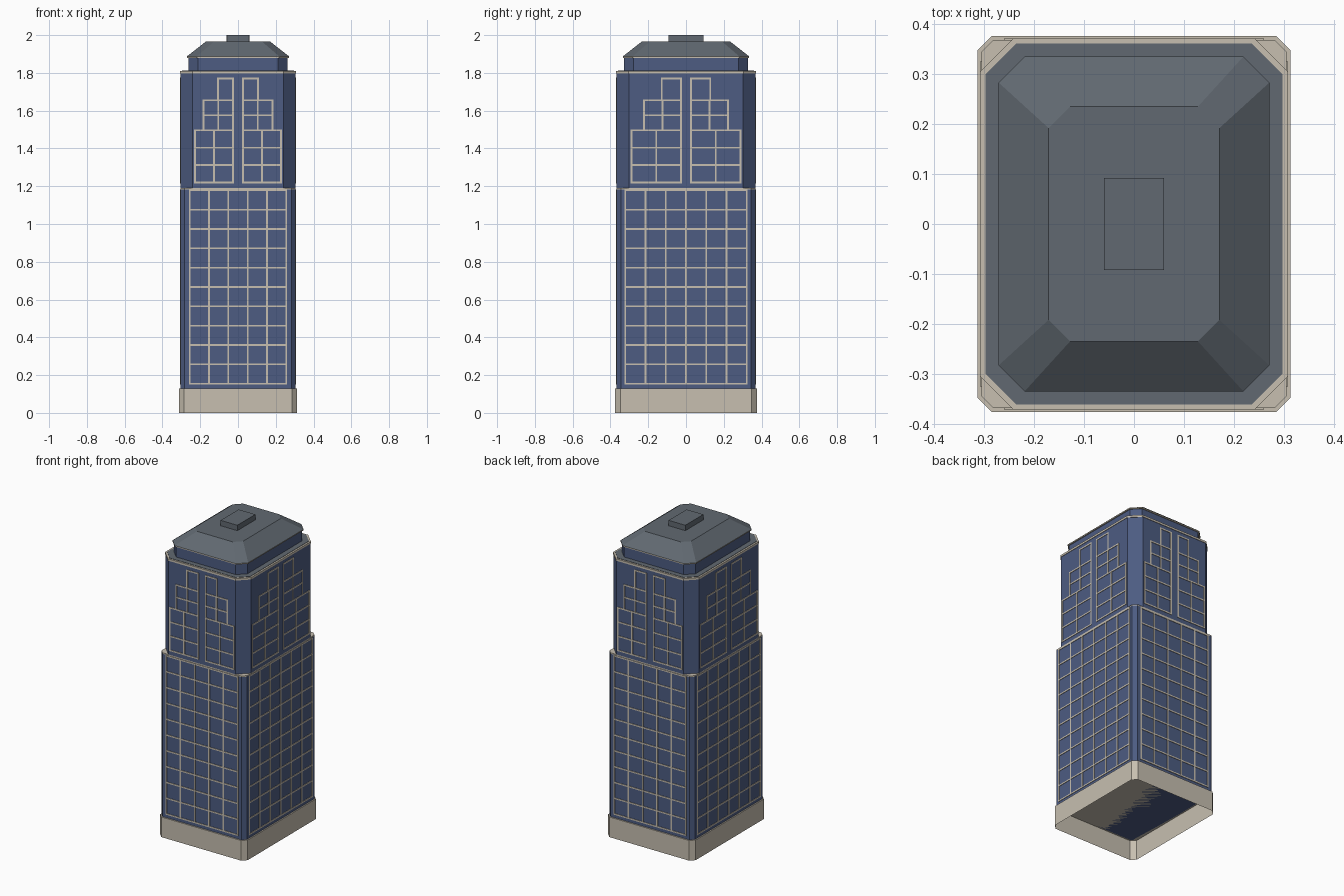
import bpy, bmesh
from mathutils import Matrix, Vector
from math import radians

cube = bpy.data.objects.get("Cube")
if cube:
    bpy.data.objects.remove(cube, do_unlink=True)


def make_material(name, srgb):
    col = [((c / 255 + 0.055) / 1.055) ** 2.4 for c in srgb] + [1.0]
    mat = bpy.data.materials.new(name)
    mat.use_nodes = True
    mat.diffuse_color = col
    mat.node_tree.nodes["Principled BSDF"].inputs["Base Color"].default_value = col
    return mat


BLUE = make_material("blue glass", (77, 92, 130))
CREAM = make_material("cream stone", (199, 191, 176))
GREY = make_material("slate grey", (97, 105, 113))


def finish(name, bm, mat):
    mesh = bpy.data.meshes.new(name)
    bm.to_mesh(mesh)
    bm.free()
    mesh.materials.append(mat)
    obj = bpy.data.objects.new(name, mesh)
    bpy.context.collection.objects.link(obj)
    return obj


def tower_part(name, mat, rings, bottom=True):
    """Loft chamfered rectangles (half x, half y, chamfer, z) into a solid."""
    bm = bmesh.new()
    loops = []
    for hx, hy, c, z in rings:
        outline = [(hx, c - hy), (hx, hy - c), (hx - c, hy), (c - hx, hy),
                   (-hx, hy - c), (-hx, c - hy), (c - hx, -hy), (hx - c, -hy)]
        loops.append([bm.verts.new((x, y, z)) for x, y in outline])
    for low, high in zip(loops, loops[1:]):
        for i in range(8):
            j = (i + 1) % 8
            bm.faces.new((low[i], low[j], high[j], high[i]))
    bm.faces.new(loops[-1])
    if bottom:
        bm.faces.new(loops[0][::-1])
    return finish(name, bm, mat)


def slab(name, mat, hx, hy, c, z0, z1, bottom=True):
    return tower_part(name, mat, [(hx, hy, c, z0), (hx, hy, c, z1)], bottom)


# Open-bottomed stone plinth
slab("plinth", CREAM, 0.313, 0.376, 0.028, 0, 0.13, bottom=False)

# Main shaft, with a stone ledge left bare at the corners
slab("lower_shaft", BLUE, 0.305, 0.368, 0.023, 0.13, 1.183)
slab("corner_ledge", CREAM, 0.305, 0.368, 0.023, 1.183, 1.19)
slab("upper_shaft", BLUE, 0.305, 0.368, 0.065, 1.19, 1.797)

# Cornice and terrace
slab("cornice", CREAM, 0.308, 0.371, 0.066, 1.797, 1.81)
slab("terrace_floor", GREY, 0.297, 0.361, 0.061, 1.808, 1.812)

# Penthouse and hipped roof
slab("penthouse", BLUE, 0.263, 0.328, 0.05, 1.81, 1.88)
slab("roof_trim", CREAM, 0.27, 0.334, 0.051, 1.88, 1.887)
tower_part("hipped_roof", GREY, [(0.271, 0.335, 0.052, 1.887),
                                 (0.171, 0.235, 0.043, 1.965)])
slab("roof_plant_box", GREY, 0.06, 0.092, 0.0005, 1.965, 2.0)

# Window grid bars
BAR, DEPTH = 0.009, 0.003


def bar(bm, u0, u1, z0, z1):
    size = Vector((u1 - u0 + BAR, 2 * DEPTH, z1 - z0 + BAR))
    place = Matrix.Translation(((u0 + u1) / 2, 0, (z0 + z1) / 2))
    bmesh.ops.create_cube(bm, size=1, matrix=place @ Matrix.Diagonal(size).to_4x4())


def grid(bm, u0, u1, z0, z1, cols, rows):
    for i in range(cols + 1):
        u = u0 + (u1 - u0) * i / cols
        bar(bm, u, u, z0, z1)
    for i in range(rows + 1):
        z = z0 + (z1 - z0) * i / rows
        bar(bm, u0, u1, z, z)


def facade(name, half_width, cols, steps, angle, distance):
    bm = bmesh.new()
    grid(bm, -half_width, half_width, 0.155, 1.178, cols, 10)
    # Stepped pair of window groups on the upper shaft
    inner = 0.027
    wide, mid, narrow = steps
    for s in (-1, 1):
        grid(bm, s * inner, s * wide, 1.22, 1.496, 2, 3)
        grid(bm, s * inner, s * mid, 1.496, 1.655, 2, 2)
        grid(bm, s * inner, s * narrow, 1.655, 1.77, 1, 1)
    bmesh.ops.recalc_face_normals(bm, faces=bm.faces)
    turn = Matrix.Rotation(radians(angle), 4, "Z")
    bm.transform(turn @ Matrix.Translation((0, -distance, 0)))
    finish(name, bm, CREAM)


# Bars running along negative spans need positive sizes
def grid_sorted(original):
    def wrapped(bm, u0, u1, *rest):
        original(bm, min(u0, u1), max(u0, u1), *rest)
    return wrapped


grid = grid_sorted(grid)

for name, angle in (("front", 0), ("back", 180)):
    facade(name + "_window_bars", 0.256, 5, (0.228, 0.183, 0.106), angle, 0.368)
for name, angle in (("left", 90), ("right", 270)):
    facade(name + "_window_bars", 0.321, 6, (0.289, 0.222, 0.128), angle, 0.305)
